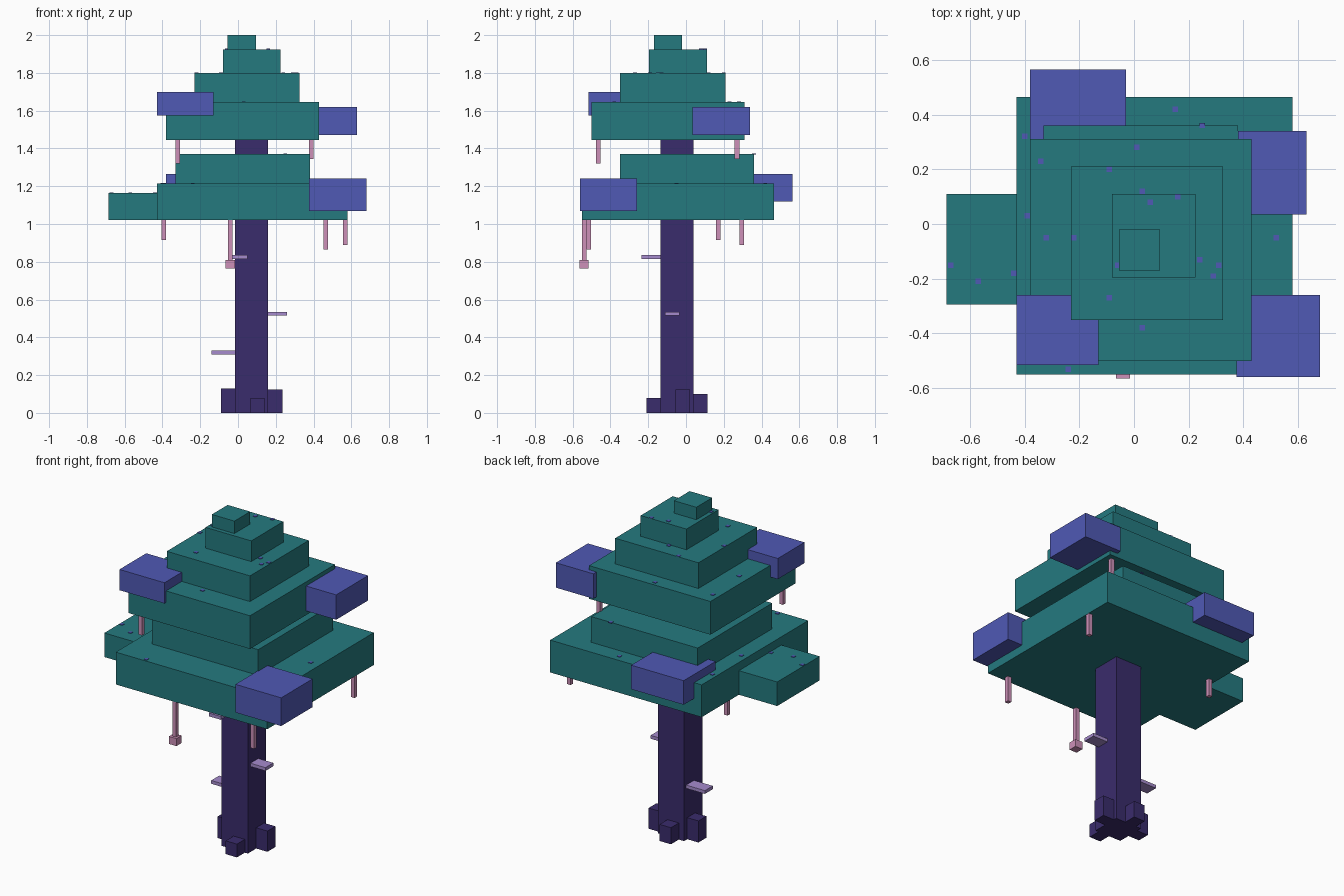
import bpy
import bmesh
from mathutils import Matrix, Vector

if "Cube" in bpy.data.objects:
    bpy.data.objects.remove(bpy.data.objects["Cube"], do_unlink=True)


def material(name, rgb):
    mat = bpy.data.materials.new(name)
    mat.use_nodes = True
    mat.diffuse_color = (*rgb, 1)
    mat.node_tree.nodes["Principled BSDF"].inputs["Base Color"].default_value = (*rgb, 1)
    return mat


TEAL = material("teal leaves", (0.018, 0.195, 0.213))
BLUE = material("blue leaves", (0.08, 0.1, 0.46))
BARK = material("dark purple bark", (0.042, 0.025, 0.15))
PINK = material("pink vine", (0.61, 0.28, 0.48))
LILAC = material("lilac twig", (0.38, 0.26, 0.61))


def add_box(bm, x, y, z):
    """Add a box spanning the given (low, high) ranges."""
    spans = (x, y, z)
    centre = Vector([(a + b) / 2 for a, b in spans])
    size = [b - a for a, b in spans]
    bmesh.ops.create_cube(bm, matrix=Matrix.Translation(centre) @ Matrix.Diagonal((*size, 1)))


def make(name, mat, *boxes):
    """Build one object from one or more boxes."""
    bm = bmesh.new()
    for spans in boxes:
        add_box(bm, *spans)
    mesh = bpy.data.meshes.new(name)
    bm.to_mesh(mesh)
    bm.free()
    mesh.materials.append(mat)
    obj = bpy.data.objects.new(name, mesh)
    bpy.context.collection.objects.link(obj)
    return obj


# Trunk and the four root stubs
tx, ty = (-0.015, 0.16), (-0.135, 0.04)
make("trunk", BARK, (tx, ty, (0, 1.5)))
make("root_right", BARK, ((-0.09, tx[0]), (-0.065, 0.01), (0, 0.13)))
make("root_left", BARK, ((tx[1], 0.235), (-0.055, 0.02), (0, 0.125)))
make("root_front", BARK, ((0.065, 0.14), (-0.21, ty[0]), (0, 0.08)))
make("root_back", BARK, ((0.02, 0.095), (ty[1], 0.115), (0, 0.1)))

# Twigs on the trunk
make("twig_front", LILAC, ((-0.03, 0.05), (-0.235, ty[0]), (0.815, 0.835)))
make("twig_left", LILAC, ((tx[1], 0.26), (-0.11, -0.035), (0.515, 0.535)))
make("twig_right", LILAC, ((-0.14, tx[0]), (-0.055, 0.02), (0.31, 0.33)))

# Stepped foliage tiers and one side clump
teal_boxes = {
    "foliage_tier_1": ((-0.43, 0.58), (-0.55, 0.465), (1.02, 1.215)),
    "foliage_tier_2": ((-0.33, 0.38), (-0.35, 0.36), (1.215, 1.37)),
    "foliage_tier_3": ((-0.38, 0.43), (-0.5, 0.31), (1.445, 1.645)),
    "foliage_tier_4": ((-0.23, 0.325), (-0.35, 0.21), (1.645, 1.8)),
    "foliage_tier_5": ((-0.08, 0.225), (-0.195, 0.11), (1.8, 1.925)),
    "foliage_top": ((-0.055, 0.095), (-0.17, -0.02), (1.925, 2.0)),
    "foliage_side_clump": ((-0.685, -0.43), (-0.295, 0.11), (1.02, 1.165)),
}
for name, spans in teal_boxes.items():
    make(name, TEAL, spans)

# Blue leaf clumps at the corners
make("blue_clump_front_left", BLUE, ((0.375, 0.68), (-0.56, -0.26), (1.07, 1.24)))
make("blue_clump_back_right", BLUE, ((-0.38, -0.03), (0.26, 0.565), (1.12, 1.265)))
make("blue_clump_upper_right", BLUE, ((-0.43, -0.13), (-0.515, -0.26), (1.575, 1.7)))
make("blue_clump_upper_left", BLUE, ((0.38, 0.63), (0.035, 0.34), (1.47, 1.62)))

# Hanging vines: x, y, bottom, top
vines = [
    (-0.393, 0.17, 0.915, 1.02),
    (-0.04, -0.538, 0.8, 1.02),
    (0.465, -0.515, 0.865, 1.02),
    (0.567, 0.295, 0.89, 1.02),
    (-0.318, -0.465, 1.32, 1.445),
    (0.388, 0.27, 1.345, 1.445),
]
r = 0.012
for i, (x, y, low, high) in enumerate(vines, 1):
    make(f"vine_{i}", PINK, ((x - r, x + r), (y - r, y + r), (low, high)))
make("vine_bulb", PINK, ((-0.065, -0.015), (-0.565, -0.515), (0.765, 0.81)))


# Thin blue flecks lying on the tops of the foliage
def top_at(x, y):
    return max(z[1] for a, b, z in teal_boxes.values()
               if a[0] <= x <= a[1] and b[0] <= y <= b[1])


fleck_points = [
    (0.15, 0.42), (0.25, 0.36), (-0.4, 0.32), (0.01, 0.28), (-0.34, 0.23),
    (-0.09, 0.2), (0.03, 0.12), (0.16, 0.1), (0.06, 0.08), (-0.39, 0.03),
    (-0.32, -0.05), (-0.22, -0.05), (0.01, -0.05), (0.52, -0.05), (0.09, -0.03),
    (-0.06, -0.15), (0.24, -0.13), (0.31, -0.15), (0.29, -0.19), (-0.67, -0.15),
    (-0.57, -0.21), (-0.44, -0.18), (-0.09, -0.27), (0.03, -0.38), (-0.24, -0.53),
]
h = 0.01
make("leaf_flecks", BLUE, *[
    ((x - h, x + h), (y - h, y + h), (top_at(x, y) - 0.002, top_at(x, y) + 0.003))
    for x, y in fleck_points if top_at(x, y) < 2])
